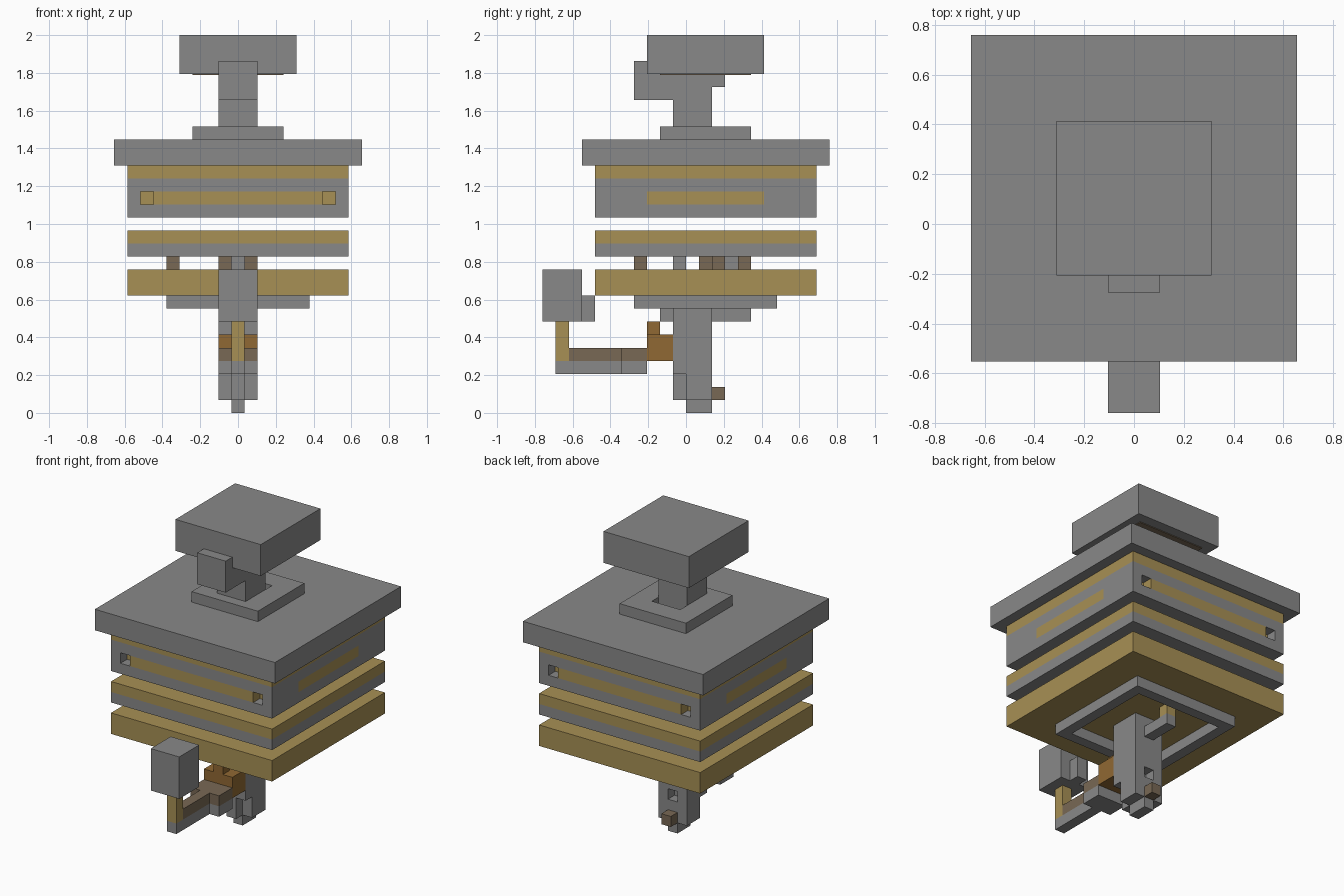
import bpy
import bmesh

old = bpy.data.objects.get("Cube")
if old:
    bpy.data.objects.remove(old, do_unlink=True)

S = 2 / 29  # size of one block


def material(name, rgb):
    m = bpy.data.materials.new(name)
    m.use_nodes = True
    color = (*rgb, 1)
    m.diffuse_color = color
    m.node_tree.nodes["Principled BSDF"].inputs["Base Color"].default_value = color
    return m


GREY = material("grey", (0.25, 0.25, 0.25))
GOLD = material("gold", (0.39, 0.28, 0.09))
BROWN = material("dark brown", (0.19, 0.14, 0.09))
ORANGE = material("orange brown", (0.28, 0.14, 0.033))


def blocks(name, mat, *spans):
    """One object from boxes, each given as x, y and z ranges in blocks."""
    bm = bmesh.new()
    for span in spans:
        verts = bmesh.ops.create_cube(bm, size=1)["verts"]
        for v in verts:
            for i, (lo, hi) in enumerate(span):
                v.co[i] = S * (hi if v.co[i] > 0 else lo)
    mesh = bpy.data.meshes.new(name)
    bm.to_mesh(mesh)
    bm.free()
    mesh.materials.append(mat)
    obj = bpy.data.objects.new(name, mesh)
    bpy.context.collection.objects.link(obj)
    return obj


def mid(width, y, z):
    """A box centred on x."""
    return ((-width / 2, width / 2), y, z)


def pair(x0, x1, y, z):
    """Two boxes mirrored in x."""
    return [((x0, x1), y, z), ((-x1, -x0), y, z)]


def frame(outer, inner, z, cy=1.5):
    """A square ring as four boxes."""
    o, i = outer / 2, inner / 2
    return [mid(outer, (cy - o, cy - i), z), mid(outer, (cy + i, cy + o), z),
            *pair(i, o, (cy - i, cy + i), z)]


# Foot and lower column with a small hole in its back
blocks("foot", GREY, mid(1, (0, 2), (0, 1)))
blocks("lower_column", GREY,
       mid(3, (0, 2), (1, 3)), mid(1, (-1, 0), (1, 3)),
       *pair(0.5, 1.5, (-1, 2), (3, 4)), mid(1, (-1, 1), (3, 4)),
       mid(3, (-1, 2), (4, 9)))
blocks("rear_peg", BROWN, mid(1, (2, 3), (1, 2)))
blocks("rear_bracket", GREY, mid(1, (2, 5), (7, 8)))
blocks("rear_bracket_post", GOLD, mid(1, (4, 5), (8, 9)))
blocks("front_bracket", GREY, mid(1, (-2, -1), (7, 8)))

# Front arm
blocks("arm_grip", ORANGE, mid(3, (-3, -1), (4, 6)), mid(1, (-3, -2), (6, 7)))
blocks("arm_base", GREY, mid(3, (-5, -3), (3, 4)), mid(1, (-10, -5), (3, 4)))
blocks("arm_top", BROWN, mid(3, (-5, -3), (4, 5)), mid(1, (-9, -5), (4, 5)))
blocks("arm_post", GOLD, mid(1, (-10, -9), (4, 7)))
blocks("front_box", GREY, mid(3, (-11, -8), (7, 11)), mid(1, (-8, -7), (7, 9)))

# Lower plates
blocks("bottom_ring", GREY, *frame(11, 9, (8, 9)))
side = (-7, 10)
blocks("lower_plate", GOLD, mid(17, side, (9, 11)))
blocks("grey_spacers", GREY, *[mid(1, (y, y + 1), (11, 12)) for y in (-1, 3)])
blocks("brown_spacers", BROWN,
       *pair(0.5, 1.5, (-4, -3), (11, 12)), *pair(0.5, 1.5, (4, 5), (11, 12)),
       ((-5.5, -4.5), (1, 2), (11, 12)), ((0.5, 1.5), (2, 3), (11, 12)))
blocks("middle_plate", GREY, mid(17, side, (12, 13)))
blocks("middle_plate_top", GOLD, mid(17, side, (13, 14)))

# Body with a striped layer and open square holes at the stripe ends
blocks("body", GREY, mid(17, side, (15, 16)), mid(17, side, (17, 18)),
       *pair(7.5, 8.5, (-7, -3), (16, 17)), *pair(7.5, 8.5, (6, 10), (16, 17)))
blocks("body_stripe", GOLD, mid(13, side, (16, 17)), mid(15, (-6, 9), (16, 17)),
       *pair(7.5, 8.5, (-3, 6), (16, 17)))
blocks("body_band", GOLD, mid(17, side, (18, 19)))

# Roof, neck and head
blocks("roof", GREY, mid(19, (-8, 11), (19, 21)))
blocks("roof_ring", GREY, *frame(7, 3, (21, 22)))
blocks("neck", GREY, mid(3, (-1, 2), (21, 26)), mid(3, (-4, -1), (24, 26)),
       mid(3, (-4, -3), (26, 27)), mid(3, (2, 3), (25, 26)))
blocks("head", GREY, mid(9, (-3, 6), (26, 29)))
blocks("head_underside", BROWN, mid(7, (-2, 5), (25.93, 26)))
